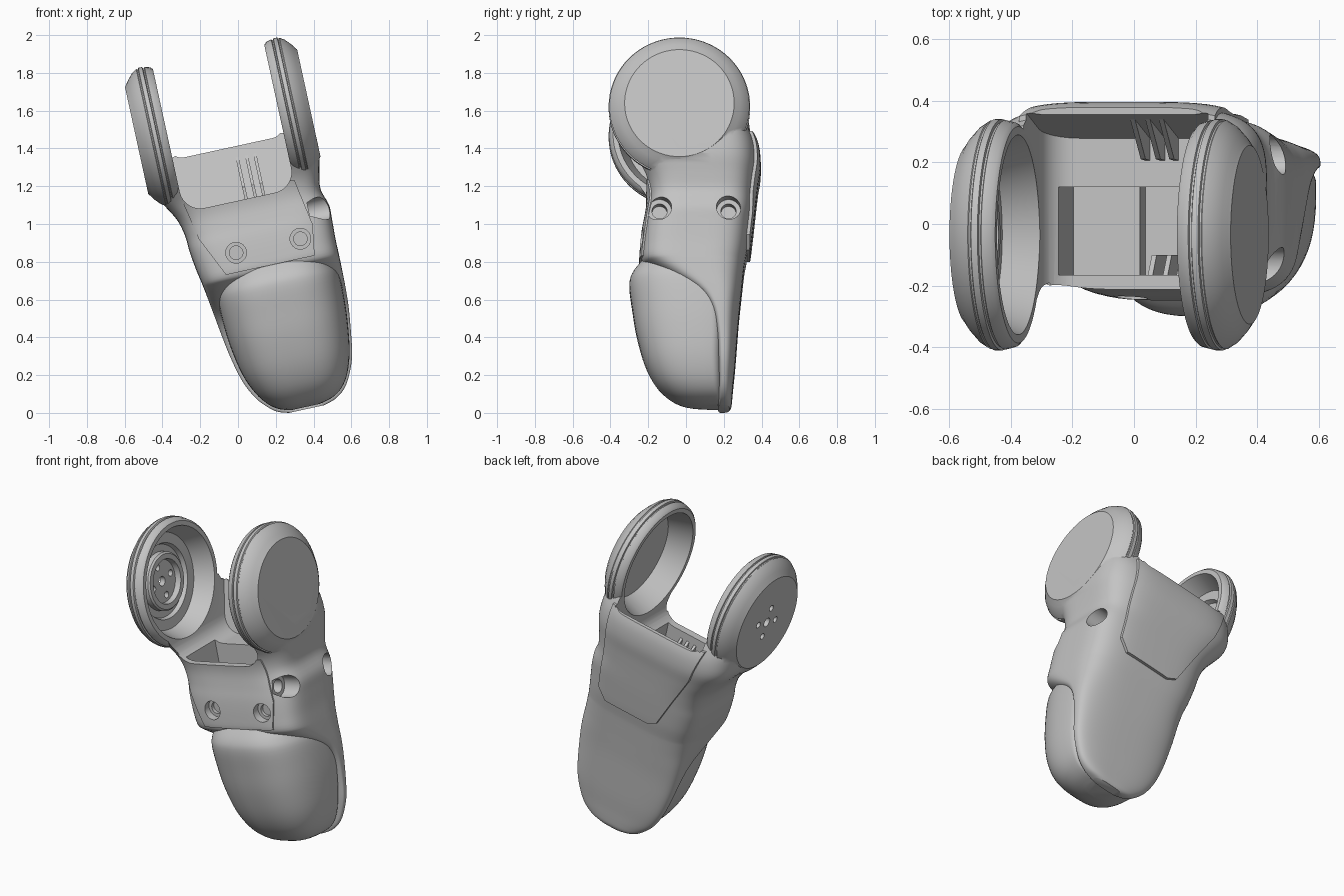
import bpy, bmesh, math
from mathutils import Matrix, Vector

if "Cube" in bpy.data.objects:
    bpy.data.objects.remove(bpy.data.objects["Cube"])

# The part is modelled upright, then leaned sideways as a whole
LEAN = Matrix.Translation((0.27, 0, 0)) @ Matrix.Rotation(math.radians(-12.3), 4, 'Y')
HUB_Y, HUB_Z = -0.035, 1.58

grey = bpy.data.materials.new("plain grey")
grey.use_nodes = True
grey.diffuse_color = (0.55, 0.55, 0.55, 1)
grey.node_tree.nodes["Principled BSDF"].inputs["Base Color"].default_value = grey.diffuse_color


def skin(name, rings):
    """Closed solid through a list of equal-length rings of points."""
    bm = bmesh.new()
    loops = [[bm.verts.new(LEAN @ Vector(p)) for p in ring] for ring in rings]
    n = len(loops[0])
    for a, b in zip(loops, loops[1:]):
        for i in range(n):
            bm.faces.new((a[i], a[(i + 1) % n], b[(i + 1) % n], b[i]))
    bm.faces.new(loops[0])
    bm.faces.new(loops[-1])
    bmesh.ops.recalc_face_normals(bm, faces=bm.faces)
    mesh = bpy.data.meshes.new(name)
    bm.to_mesh(mesh)
    bm.free()
    mesh.materials.append(grey)
    obj = bpy.data.objects.new(name, mesh)
    bpy.context.collection.objects.link(obj)
    return obj


def boolean(target, tool, operation):
    mod = target.modifiers.new("cut", 'BOOLEAN')
    mod.object, mod.operation, mod.solver = tool, operation, 'EXACT'
    bpy.context.view_layer.objects.active = target
    bpy.ops.object.modifier_apply(modifier=mod.name)
    bpy.data.objects.remove(tool)


def turned(name, profile, axis='X', centre=(HUB_Y, HUB_Z), n=72):
    """Solid of revolution; profile holds (position on axis, radius)."""
    rings = []
    for pos, r in profile:
        ring = []
        for i in range(n):
            a = 2 * math.pi * i / n
            p, q = centre[0] + r * math.cos(a), centre[1] + r * math.sin(a)
            ring.append((pos, p, q) if axis == 'X' else (p, pos, q))
        rings.append(ring)
    return skin(name, rings)


def prism_y(name, outline, y0, y1, slope=0):
    """Outline in x, z pushed along y; the far end may slope with height."""
    return skin(name, [[(x, y0, z) for x, z in outline],
                       [(x, y1 + slope * (z - 1.44), z) for x, z in outline]])


def smooth_rows(rows, steps=4):
    out = []
    for i in range(len(rows) - 1):
        a, b, c, d = (rows[min(max(i + k, 0), len(rows) - 1)] for k in (-1, 0, 1, 2))
        for s in range(steps):
            t = s / steps
            out.append([q + t / 2 * (r - p + t * (2 * p - 5 * q + 4 * r - s4 + t * (3 * q - 3 * r + s4 - p)))
                        for p, q, r, s4 in zip(a, b, c, d)])
    return out + [rows[-1]]


def loft(name, rows, shape, front=0, back=0, n=72):
    """Rounded-box sections; rows hold height, x min, x max, y min, y max."""
    rings = []
    for z, x0, x1, y0, y1 in smooth_rows(rows):
        power, share = shape(z)
        y0, y1 = y0 - front, y1 + back
        yc = y0 + share * (y1 - y0)
        ring = []
        for i in range(n):
            a = 2 * math.pi * (i + 0.5) / n
            c, s = math.cos(a), math.sin(a)
            cx = math.copysign(abs(c) ** (2 / power), c)
            sy = math.copysign(abs(s) ** (2 / power), s)
            ring.append(((x0 + x1) / 2 + cx * (x1 - x0) / 2,
                         yc + sy * ((y1 - yc) if s > 0 else (yc - y0)), z))
        rings.append(ring)
    return skin(name, rings)


def body_shape(z):
    t = min(max((z - 0.4) / 0.4, 0), 1)
    t = t * t * (3 - 2 * t)
    return 3 + 1.2 * t, 0.3 + 0.2 * t


# Main body: thin foot shell below, full depth above, widening into the arms
body_rows = [
    (0.00, 0.00, 0.19, 0.17, 0.23), (0.02, -0.06, 0.255, 0.17, 0.24),
    (0.06, -0.11, 0.31, 0.17, 0.245), (0.12, -0.16, 0.35, 0.17, 0.25),
    (0.22, -0.207, 0.39, 0.165, 0.26), (0.35, -0.24, 0.412, 0.155, 0.27),
    (0.48, -0.262, 0.428, 0.125, 0.28), (0.58, -0.276, 0.434, 0.05, 0.29),
    (0.675, -0.29, 0.436, -0.10, 0.30), (0.74, -0.30, 0.437, -0.20, 0.307),
    (0.775, -0.306, 0.437, -0.235, 0.312), (0.85, -0.32, 0.437, -0.235, 0.325),
    (0.95, -0.333, 0.441, -0.225, 0.337), (1.03, -0.338, 0.442, -0.21, 0.346),
    (1.12, -0.36, 0.416, -0.2, 0.355), (1.21, -0.41, 0.428, -0.215, 0.365),
    (1.31, -0.47, 0.45, -0.265, 0.378), (1.41, -0.475, 0.452, -0.3, 0.37),
    (1.50, -0.47, 0.448, -0.33, 0.335)]
body = loft("leg_body", body_rows, body_shape)

# Raised front and back panels follow the body surface
panels = (
    ([(-0.31, 1.2), (-0.27, 1.0), (-0.17, 0.785), (0.31, 0.785), (0.335, 0.95), (0.29, 1.2)], -0.6, -0.1),
    ([(-0.34, 1.46), (-0.29, 1.25), (-0.2, 1.05), (-0.12, 0.86), (-0.06, 0.83),
      (0.24, 0.83), (0.3, 0.9), (0.31, 1.46)], 0.12, 0.7))
for outline, y0, y1 in panels:
    panel = loft("panel", body_rows, body_shape, 0.01, 0.018)
    boolean(panel, prism_y("panel_outline", outline, y0, y1), 'INTERSECT')
    boolean(body, panel, 'UNION')

# Round arm ends with a pair of grooves in the rim
rim = [(0, 0.348), (0.015, 0.364), (0.045, 0.372), (0.048, 0.366), (0.054, 0.366),
       (0.057, 0.375), (0.078, 0.375), (0.081, 0.368), (0.087, 0.368), (0.09, 0.371),
       (0.115, 0.355), (0.145, 0.322), (0.16, 0.3), (0.168, 0.29)]
for side, inner in ((-1, -0.313), (1, 0.284)):
    boolean(body, turned("arm_end", [(inner + side * d, r) for d, r in rim]), 'UNION')


# Rounded openings between the arms, low at the front and high at the back
def u_outline(bottom, radius, x0=-0.316, x1=0.287):
    pts = [(x0, 2.3)]
    for i in range(9):
        a = math.pi / 2 * i / 8
        pts.append((x0 + radius - radius * math.cos(a), bottom + radius - radius * math.sin(a)))
    for i in range(9):
        a = math.pi / 2 * i / 8
        pts.append((x1 - radius + radius * math.sin(a), bottom + radius - radius * math.cos(a)))
    return pts + [(x1, 2.3)]


boolean(body, prism_y("front_opening", u_outline(1.155, 0.11), -0.7, 0.355, 0.27), 'DIFFERENCE')
boolean(body, prism_y("back_opening", u_outline(1.44, 0.06), 0.1, 0.7), 'DIFFERENCE')
pocket = [(-0.27, 1.3), (-0.27, 0.95), (-0.05, 0.95), (-0.05, 0.86), (0.22, 0.86), (0.22, 1.3)]
boolean(body, prism_y("pocket", pocket, -0.165, 0.12), 'DIFFERENCE')

# Dished inner sides of the arm ends
boolean(body, turned("left_dish", [(0.2, 0.325), (0.284, 0.325), (0.425, 0.275)]), 'DIFFERENCE')
boolean(body, turned("right_dish", [(-0.2, 0.325), (-0.313, 0.325), (-0.43, 0.28),
                                    (-0.43, 0.22), (-0.455, 0.21)]), 'DIFFERENCE')

# Bearing hub with bolt holes in the right arm
boolean(body, turned("bearing_hub", [(-0.47, 0.17), (-0.42, 0.17), (-0.41, 0.16), (-0.41, 0.13),
                                     (-0.445, 0.125)]), 'UNION')
boolean(body, turned("axle_hole", [(-0.6, 0.028), (-0.3, 0.028)], n=24), 'DIFFERENCE')
for i in range(4):
    a = math.pi / 2 * i + 0.2
    spot = (HUB_Y + 0.09 * math.cos(a), HUB_Z + 0.09 * math.sin(a))
    boolean(body, turned("bolt_hole", [(-0.6, 0.019), (-0.3, 0.019)], centre=spot, n=20), 'DIFFERENCE')

# Stepped screw holes in the front and in the left side
for x in (-0.093, 0.255):
    boolean(body, turned("front_screw_hole", [(-0.4, 0.055), (-0.195, 0.055), (-0.195, 0.036),
                                              (-0.175, 0.036)], 'Y', (x, 0.888), 32), 'DIFFERENCE')
for y in (-0.14, 0.225):
    boolean(body, turned("side_screw_hole", [(0.6, 0.064), (0.33, 0.064), (0.33, 0.04),
                                             (0.27, 0.04)], 'X', (y, 1.02), 32), 'DIFFERENCE')

# Front pad of the foot
pad_rows = [
    (0.012, 0.02, 0.17, 0.06, 0.2), (0.03, -0.045, 0.24, -0.03, 0.2),
    (0.07, -0.1, 0.3, -0.1, 0.2), (0.14, -0.152, 0.347, -0.165, 0.205),
    (0.25, -0.198, 0.383, -0.22, 0.21), (0.4, -0.228, 0.406, -0.262, 0.22),
    (0.54, -0.24, 0.416, -0.285, 0.22), (0.66, -0.24, 0.416, -0.3, 0.22),
    (0.72, -0.225, 0.4, -0.288, 0.22), (0.78, -0.2, 0.38, -0.243, 0.22),
    (0.83, -0.18, 0.36, -0.19, 0.2)]
pad = loft("foot_pad", pad_rows, lambda z: (2.8, 0.8))

# Stiffening ribs inside the housing
parts = [body, pad]
back_rib = [(0.355, 1.4), (0.21, 1.22), (0.2, 1.05), (0.3, 1.05)]
front_rib = [(-0.175, 1.12), (-0.1, 1.05), (-0.1, 0.85), (-0.175, 0.85)]
for name, outline in (("back_rib", back_rib), ("front_rib", front_rib)):
    for x in (0.02, 0.07, 0.115):
        parts.append(skin(name, [[(x + d, y, z) for y, z in outline] for d in (-0.008, 0.008)]))

# Smooth shading with sharp edges kept
bpy.ops.object.select_all(action='DESELECT')
for obj in parts:
    obj.select_set(True)
bpy.context.view_layer.objects.active = body
bpy.ops.object.shade_smooth_by_angle(angle=math.radians(32))
